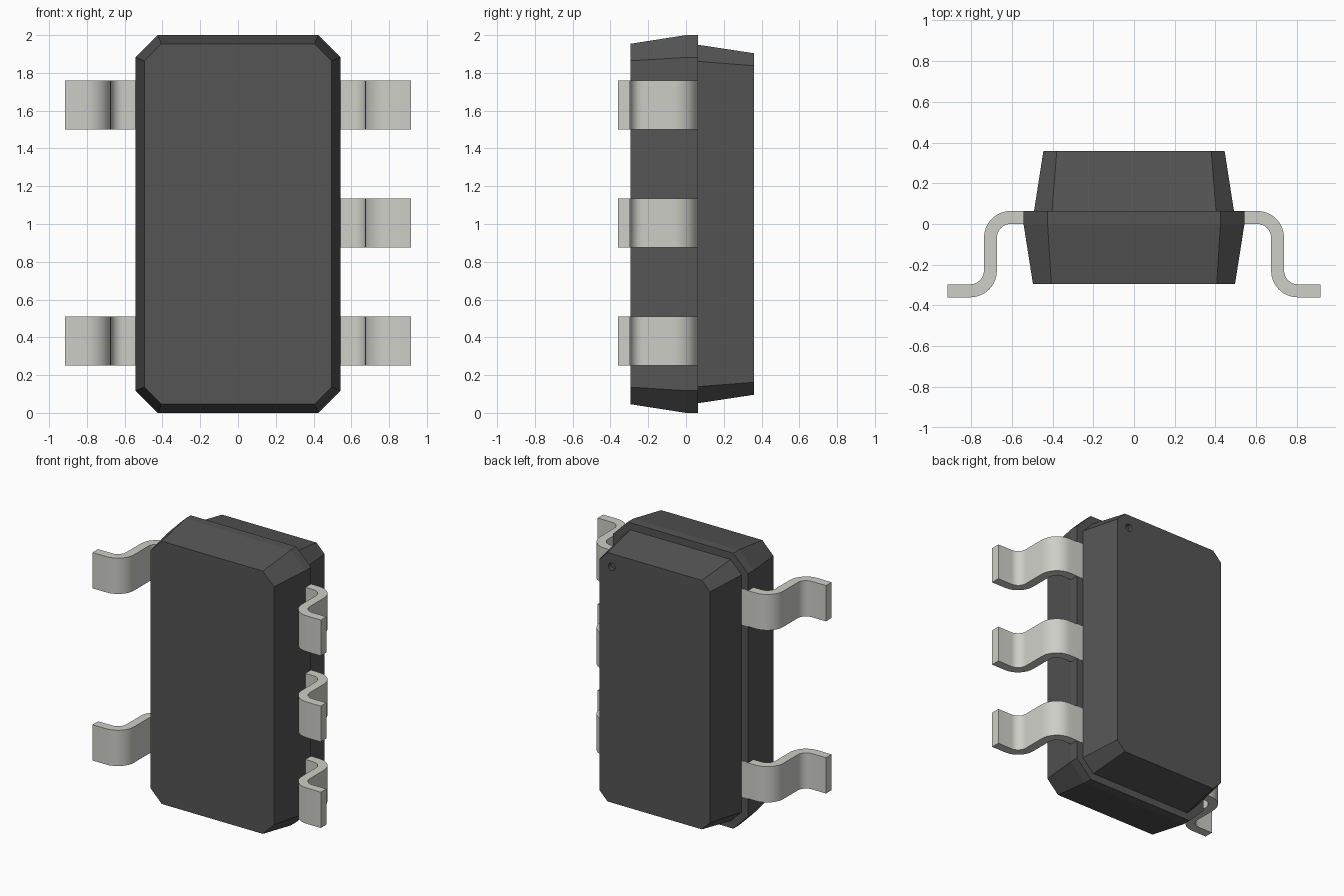
import bpy, bmesh, math

if "Cube" in bpy.data.objects:
    bpy.data.objects.remove(bpy.data.objects["Cube"])

def material(name, rgb):
    m = bpy.data.materials.new(name)
    m.diffuse_color = (*rgb, 1)
    m.use_nodes = True
    m.node_tree.nodes["Principled BSDF"].inputs["Base Color"].default_value = m.diffuse_color
    return m

plastic = material("dark_plastic", (0.09, 0.09, 0.09))
metal = material("tin_metal", (0.62, 0.62, 0.58))

def loft(name, rings, mat):
    """Skin a series of equal-length point rings and cap both ends."""
    bm = bmesh.new()
    vs = [[bm.verts.new(p) for p in ring] for ring in rings]
    n = len(vs[0])
    for a, b in zip(vs, vs[1:]):
        for i in range(n):
            j = (i + 1) % n
            bm.faces.new((a[i], a[j], b[j], b[i]))
    bm.faces.new(vs[0])
    bm.faces.new(vs[-1])
    bmesh.ops.recalc_face_normals(bm, faces=bm.faces)
    me = bpy.data.meshes.new(name)
    bm.to_mesh(me)
    bm.free()
    me.materials.append(mat)
    ob = bpy.data.objects.new(name, me)
    bpy.context.collection.objects.link(ob)
    return ob

def octagon(y, w, h, c):
    """Chamfered rectangle around z = 1: half width, half height, chamfer."""
    pts = [(w - c, h), (w, h - c), (w, c - h), (w - c, -h)]
    pts += [(-x, z) for x, z in reversed(pts)]
    return [(x, y, 1 + z) for x, z in pts]

# Body: wide front half with a rim, then a step to the narrower back half
STEP = 0.063
body = loft("chip_body", [
    octagon(-0.295, 0.496, 0.954, 0.09),
    octagon(0.0, 0.5425, 1.0, 0.118),
    octagon(STEP, 0.5425, 1.0, 0.118),
    octagon(STEP, 0.491, 0.949, 0.088),
    octagon(0.359, 0.445, 0.904, 0.066)], plastic)

# Pin-one dimple in the back face
bpy.ops.mesh.primitive_cylinder_add(vertices=24, radius=0.027, depth=0.06,
                                    location=(0.345, 0.359, 1.81),
                                    rotation=(math.pi / 2, 0, 0))
cutter = bpy.context.object
cutter.name = "dimple_cutter"
cutter.hide_render = True
cutter.hide_viewport = True
cut = body.modifiers.new("dimple", 'BOOLEAN')
cut.operation = 'DIFFERENCE'
cut.solver = 'EXACT'
cut.object = cutter

# Lead profile: gull-wing strip made from two quarter bends
def arc(cx, cy, r, a0, a1, n=8):
    return [(cx + r * math.cos(math.radians(a0 + (a1 - a0) * i / n)),
             cy + r * math.sin(math.radians(a0 + (a1 - a0) * i / n)))
            for i in range(n + 1)]

R_IN, R_OUT = 0.067, 0.131
TOP = STEP + 0.001
c1 = (0.737 - R_OUT, TOP - R_OUT)
c2 = (0.673 + R_OUT, -0.36 + R_OUT)
outer = [(0.48, TOP)] + arc(*c1, R_OUT, 90, 0) + arc(*c2, R_IN, 180, 270) + [(0.917, -0.36 + 0.064)]
inner = [(0.48, TOP - 0.064)] + arc(*c1, R_IN, 90, 0) + arc(*c2, R_OUT, 180, 270) + [(0.917, -0.36)]
profile = outer + inner[::-1]

def lead(name, side, z):
    ob = loft(name, [[(side * x, y, z + dz) for x, y in profile]
                     for dz in (-0.13, 0.13)], metal)
    bpy.ops.object.select_all(action='DESELECT')
    ob.select_set(True)
    bpy.context.view_layer.objects.active = ob
    bpy.ops.object.shade_smooth_by_angle(angle=math.radians(30))

# Three leads on the right, two on the left
for i, z in enumerate((0.38, 1.005, 1.63)):
    lead(f"right_lead_{i + 1}", 1, z)
for i, z in enumerate((0.38, 1.63)):
    lead(f"left_lead_{i + 1}", -1, z)
